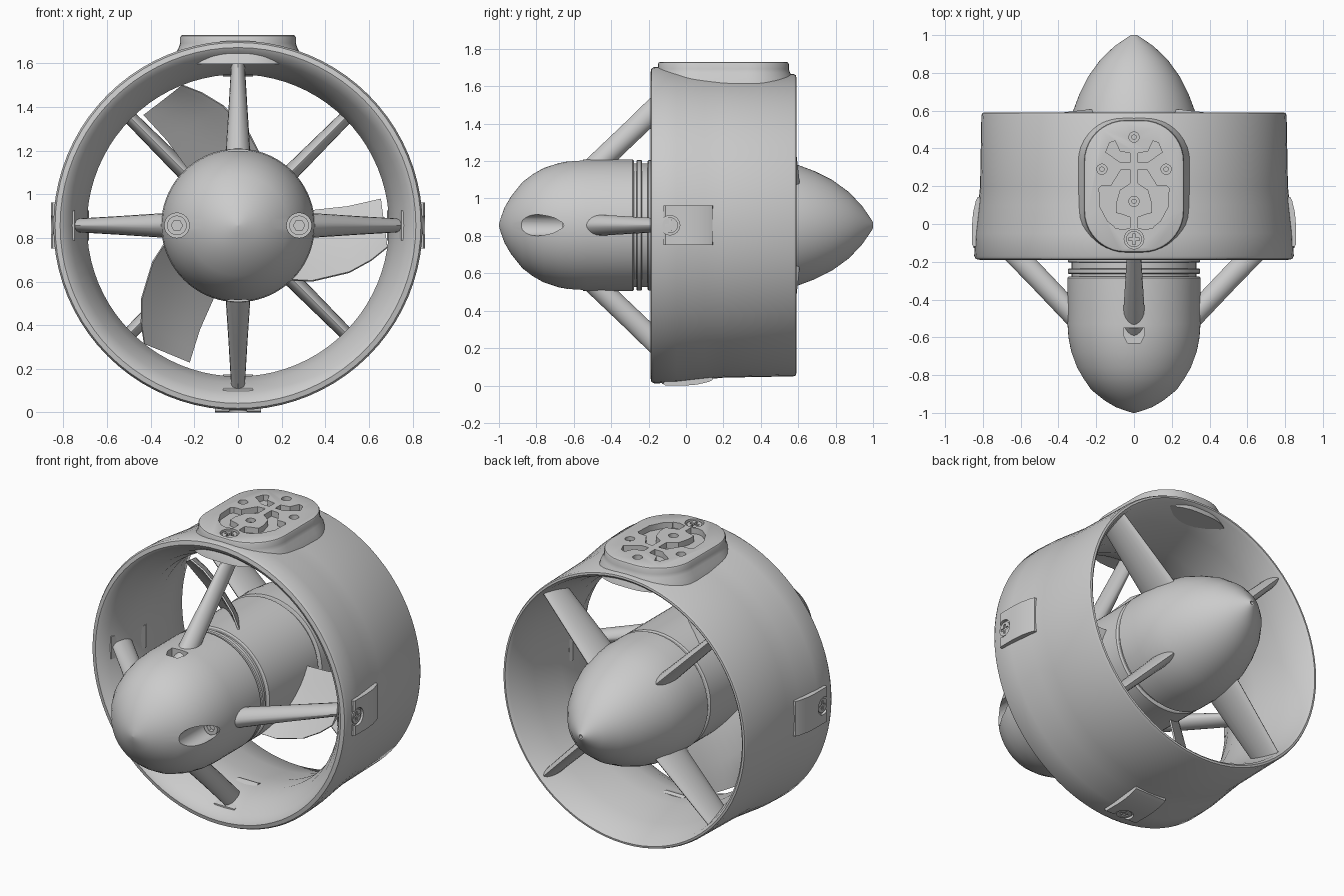
import bpy, bmesh
from math import sin, cos, pi, radians, copysign
from mathutils import Vector

if "Cube" in bpy.data.objects:
    bpy.data.objects.remove(bpy.data.objects["Cube"])

C = Vector((0, 0, 0.857))      # thruster axis height; parts are built around the origin
done = []


def loft(name, rings, closed=False):
    """Skin a list of equal-length point loops, capping the ends unless closed."""
    bm = bmesh.new()
    R = [[bm.verts.new(p) for p in ring] for ring in rings]
    n = len(R[0])
    pairs = list(zip(R, R[1:])) + ([(R[-1], R[0])] if closed else [])
    for a, b in pairs:
        for i in range(n):
            j = (i + 1) % n
            bm.faces.new((a[i], a[j], b[j], b[i]))
    if not closed:
        bm.faces.new(R[0])
        bm.faces.new(R[-1])
    bmesh.ops.recalc_face_normals(bm, faces=bm.faces)
    me = bpy.data.meshes.new(name)
    bm.to_mesh(me)
    bm.free()
    ob = bpy.data.objects.new(name, me)
    bpy.context.collection.objects.link(ob)
    return ob


def lathe(name, prof, closed=False, n=72):
    return loft(name, [[(r * cos(2 * pi * i / n), y, r * sin(2 * pi * i / n))
                        for i in range(n)] for y, r in prof], closed)


def prism_x(name, pts, w):       # (y, z) outline extruded across x
    return loft(name, [[(s * w, y, z) for y, z in pts] for s in (-1, 1)])


def prism_z(name, pts, z0, z1):  # (x, y) outline extruded up z
    return loft(name, [[(x, y, z) for x, y in pts] for z in (z0, z1)])


def circle(x, y, r, n=24):
    return [(x + r * cos(2 * pi * i / n), y + r * sin(2 * pi * i / n)) for i in range(n)]


def rect(x, y, w, h):
    return [(x - w, y - h), (x + w, y - h), (x + w, y + h), (x - w, y + h)]


def cut(ob, cutters):
    for c in cutters:
        c.hide_render = True
        m = ob.modifiers.new("cut", 'BOOLEAN')
        m.operation, m.solver, m.object = 'DIFFERENCE', 'EXACT', c
        bpy.context.view_layer.objects.active = ob
        bpy.ops.object.modifier_apply(modifier=m.name)
        bpy.data.objects.remove(c)


def place(ob, angles=(0,)):
    """Move a part to the axis and repeat it around that axis (0 = top, 90 = right)."""
    bpy.ops.object.select_all(action='DESELECT')
    bpy.context.view_layer.objects.active = ob
    ob.select_set(True)
    bpy.ops.object.shade_smooth_by_angle(angle=radians(32))
    for k, a in enumerate(angles):
        o = ob if k == 0 else ob.copy()
        if k:
            bpy.context.collection.objects.link(o)
        o.location = C
        o.rotation_euler = (0, radians(a), 0)


def cross_screw(name, x, y, z):
    s = prism_z(name, circle(x, y, 0.042), z - 0.05, z)
    cut(s, [prism_z("slot_a", rect(x, y, 0.028, 0.007), z - 0.02, z + 0.05),
            prism_z("slot_b", rect(x, y, 0.007, 0.028), z - 0.02, z + 0.05)])
    return s


def vane(name, stations, n=20):
    """Streamlined strut through (radius, leading y, trailing y, thickness) stations."""
    rings = []
    for r, y0, y1, t in stations:
        ring = []
        for i in range(n):
            a = 2 * pi * i / n
            ring.append((t / 2 * copysign(abs(sin(a)) ** 1.2, sin(a)),
                         (y0 + y1) / 2 - (y1 - y0) / 2 * cos(a), r))
        rings.append(ring)
    return loft(name, rings)


# duct ring
place(lathe("duct", [(-.19, .815), (-.185, .838), (-.17, .846), (-.05, .842), (.1, .825), (.2, .815),
                     (.575, .808), (.588, .802), (.59, .79), (.575, .775), (.4, .73), (.2, .694),
                     (.05, .692), (-.06, .722), (-.14, .765), (-.18, .796)], True, 80))

# nose cone with side bolt pockets and top / bottom notches
nose = lathe("nose_cone", [(-1, .004), (-.99, .04), (-.97, .095), (-.935, .155), (-.875, .23), (-.82, .272),
                           (-.76, .306), (-.68, .332), (-.6, .347), (-.53, .352), (-.285, .352), (-.278, .345)])
cutters = []
for s in (-1, 1):
    cutters.append(loft("bolt_pocket", [[(s * .28 + x, y, z) for x, z in circle(0, 0, .057)]
                                        for y in (-1.1, -.61)]))
    cutters.append(loft("notch", [[(x, y, s * z) for x, y in
                                   [(-.055, -.55), (-.055, -.59), (-.035, -.63), (.035, -.63), (.055, -.59),
                                    (.055, -.55)]] for z in (.29, .45)]))
cut(nose, cutters)
place(nose)

# hex socket bolts in the nose pockets
for s, side in ((-1, "left"), (1, "right")):
    bolt = loft("nose_bolt_" + side, [[(s * .28 + x, y, z) for x, z in circle(0, 0, .045)] for y in (-.66, -.58)])
    cut(bolt, [loft("hex", [[(s * .28 + x, y, z) for x, z in circle(0, 0, .026, 6)] for y in (-.7, -.635)])])
    place(bolt)

# motor body, collar, propeller hub and tail cone with narrow grooves between
place(lathe("motor_core", [(-.4, .33), (.45, .33)]))
place(lathe("motor_collar", [(-.265, .345), (-.26, .35), (-.24, .35), (-.235, .345)]))
place(lathe("propeller_hub", [(-.205, .342), (-.2, .35), (.265, .35), (.27, .342)]))
tail = lathe("tail_cone", [(.29, .342), (.295, .352), (.42, .352), (.52, .342), (.6, .322), (.69, .288),
                           (.78, .243), (.87, .178), (.94, .105), (.985, .04), (1, .016)])
cut(tail, [loft("tip_hole", [[(x, y, z) for x, z in circle(0, 0, .01, 12)] for y in (.96, 1.1)])])
place(tail)

# swept front struts and straight rear struts
place(vane("front_strut", [(.28, -.6, -.43, .115), (.36, -.525, -.355, .11), (.55, -.325, -.155, .085),
                           (.76, -.11, .06, .06)]), (0, 90, 180, 270))
place(vane("rear_strut", [(.28, .36, .61, .08), (.36, .36, .605, .075), (.78, .38, .57, .06)]),
      (45, 135, 225, 315))

# strut feet set in the inner duct wall
place(prism_x("strut_foot", [(-.13, .8), (-.13, .75), (.1, .682), (.12, .69), (.12, .8)], .068),
      (0, 90, 180, 270))

# outer screw bosses on the sides and bottom
boss = prism_x("screw_boss", [(-.12, .79), (-.12, .85), (-.11, .857), (.0, .857), (.06, .852), (.12, .838),
                              (.142, .828), (.145, .79)], .105)
cut(boss, [prism_z("screw_hole", circle(0, -.085, .052), .835, .95)])
place(boss, (90, 180, 270))
place(cross_screw("boss_screw", 0, -.085, .85), (90, 180, 270))

# three twisted propeller blades: (rear edge x, y, z), (front edge x, y, z)
edges = [((-.06, .18, .28), (.25, -.13, .24)), ((-.07, .17, .36), (.255, -.125, .34)),
         ((-.085, .15, .5), (.215, -.11, .51)), ((-.105, .135, .59), (.16, -.09, .61)),
         ((-.12, .125, .655), (.10, -.08, .685))]
rings = []
for rear, front in edges:
    top, bottom = [], []
    for i in range(9):
        f = i / 8
        p = Vector(rear).lerp(Vector(front), f)
        h = .004 + .012 * sin(pi * f)
        camber = .02 * sin(pi * f)
        top.append(p + Vector((.7 * (camber + h), camber + h, 0)))
        bottom.append(p + Vector((.7 * (camber - h), camber - h, 0)))
    rings.append(top + bottom[::-1])
place(loft("propeller_blade", rings), (90, 210, 330))


# mounting pad on top
def rounded(off, n=10):
    w, l, r = .265 + off, .35 + off, .22 + off
    pts = []
    for k, (sx, sy) in enumerate(((1, 1), (-1, 1), (-1, -1), (1, -1))):
        for i in range(n + 1):
            a = pi / 2 * (k + i / n)
            pts.append((sx * (w - r) + r * cos(a), .2 + sy * (l - r) + r * sin(a)))
    return pts


pad = loft("mounting_pad", [[(x, y, z) for x, y in rounded(o)] for o, z in
                            ((.035, .74), (.02, .79), (.006, .815), (0, .835), (0, .862), (-.004, .869), (-.012, .873))])
upper = [(-.15, .38), (-.13, .43), (-.10, .44), (-.075, .385), (-.02, .375), (-.02, .325), (-.07, .325)]
lower = [(-.07, .285), (-.02, .29), (-.02, .215), (-.075, .18), (-.095, .11), (-.095, -.02), (-.14, .015),
         (-.18, .09), (-.185, .19), (-.17, .205), (-.12, .205)]
cutters = []
for s in (-1, 1):
    for pts in (upper, lower):
        cutters.append(prism_z("pocket", [(s * x, y) for x, y in pts], .838, .95))
# shallow moat closing the lower pocket round the centre post
for s in (-1, 1):
    cutters.append(prism_z("pocket", [(s * .1, -.02), (s * .1, .06), (s * .06, .05), (s * .02, .035),
                                      (s * .02, -.02), (s * .06, -.03)], .838, .95))
for x, y in ((0, .46), (-.17, .29), (.17, .29), (0, .12)):
    cutters.append(prism_z("bolt_hole", circle(x, y, .027), .84, .95))
cutters.append(prism_z("screw_hole", circle(0, -.08, .052), .845, .95))
cut(pad, cutters)
place(pad)
place(cross_screw("pad_screw", 0, -.08, .866))
for i, (x, y) in enumerate(((0, .46), (-.17, .29), (.17, .29), (0, .12))):
    place(prism_z("pad_pin_%d" % (i + 1), circle(x, y, .014, 12), .82, .855))
